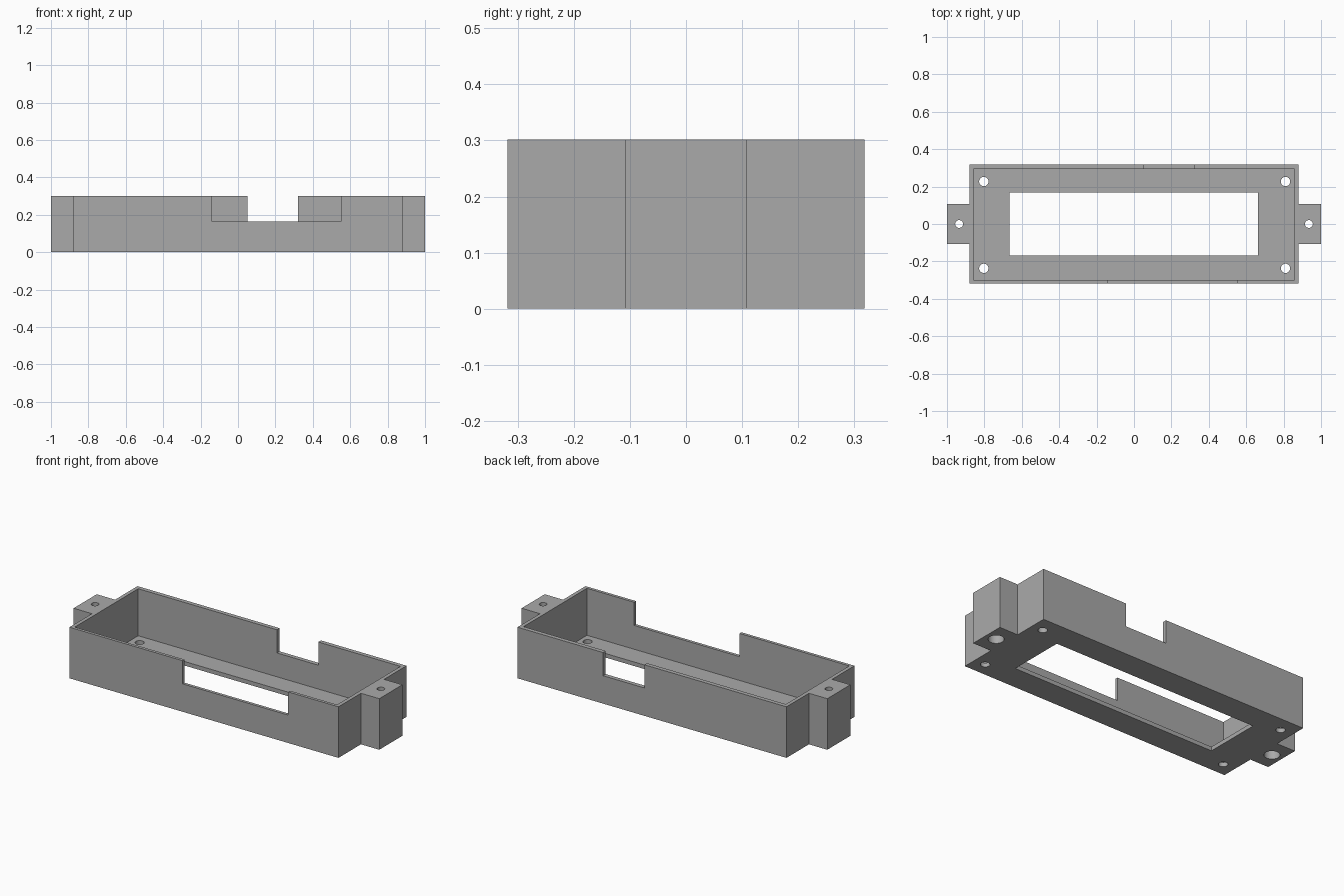
import bpy, bmesh
from math import radians

cube = bpy.data.objects.get("Cube")
if cube:
    bpy.data.objects.remove(cube, do_unlink=True)

HEIGHT, FLOOR, NOTCH = 0.302, 0.024, 0.165
BODY_X, BODY_Y, TAB_X, TAB_Y = 0.88, 0.318, 1.0, 0.108

grey = bpy.data.materials.new("plain grey")
grey.use_nodes = True
grey.diffuse_color = (0.4, 0.4, 0.4, 1)
grey.node_tree.nodes["Principled BSDF"].inputs["Base Color"].default_value = (0.4, 0.4, 0.4, 1)


def prism(name, outline, z0, z1):
    """Extrude a flat outline from z0 up to z1."""
    bm = bmesh.new()
    base = bm.faces.new([bm.verts.new((x, y, z0)) for x, y in outline])
    top = bmesh.ops.extrude_face_region(bm, geom=[base])["geom"]
    verts = [v for v in top if isinstance(v, bmesh.types.BMVert)]
    bmesh.ops.translate(bm, verts=verts, vec=(0, 0, z1 - z0))
    bmesh.ops.recalc_face_normals(bm, faces=bm.faces)
    mesh = bpy.data.meshes.new(name)
    bm.to_mesh(mesh)
    bm.free()
    mesh.materials.append(grey)
    obj = bpy.data.objects.new(name, mesh)
    bpy.context.collection.objects.link(obj)
    return obj


def activate(obj):
    bpy.ops.object.select_all(action='DESELECT')
    obj.select_set(True)
    bpy.context.view_layer.objects.active = obj


def cut(target, cutter):
    """Subtract the cutter from the target and discard it."""
    cutter.hide_render = True
    mod = target.modifiers.new("cut", 'BOOLEAN')
    mod.operation, mod.solver, mod.object = 'DIFFERENCE', 'EXACT', cutter
    activate(target)
    bpy.ops.object.modifier_apply(modifier=mod.name)
    bpy.data.objects.remove(cutter, do_unlink=True)


def cut_box(target, x0, x1, y0, y1, z0, z1):
    cut(target, prism("box_cutter", [(x0, y0), (x1, y0), (x1, y1), (x0, y1)], z0, z1))


def cut_hole(target, x, y, radius, z0, z1):
    bpy.ops.mesh.primitive_cylinder_add(vertices=32, radius=radius, depth=z1 - z0,
                                        location=(x, y, (z0 + z1) / 2))
    cutter = bpy.context.object
    cutter.data.materials.append(grey)
    cut(target, cutter)


# Tray outline with a mounting tab on each end
half = [(BODY_X, -BODY_Y), (BODY_X, -TAB_Y), (TAB_X, -TAB_Y),
        (TAB_X, TAB_Y), (BODY_X, TAB_Y), (BODY_X, BODY_Y)]
tray = prism("mounting_tray", half + [(-x, -y) for x, y in half], 0, HEIGHT)

# Hollow interior and window through the floor
cut_box(tray, -0.858, 0.858, -0.30, 0.293, FLOOR, 0.5)
cut_box(tray, -0.666, 0.664, -0.168, 0.168, -0.1, 0.1)

# Notches in the front and back walls
cut_box(tray, -0.14, 0.55, -0.4, -0.28, NOTCH, 0.5)
cut_box(tray, 0.05, 0.32, 0.28, 0.4, NOTCH, 0.5)

# Screw holes in the floor corners
for x in (-0.803, 0.81):
    for y in (-0.237, 0.227):
        cut_hole(tray, x, y, 0.025, -0.1, 0.1)

# Tab holes, counterbored from below
for x in (-0.935, 0.935):
    cut_hole(tray, x, 0, 0.021, -0.1, 0.5)
    cut_hole(tray, x, 0, 0.042, -0.1, 0.2)

activate(tray)
bpy.ops.object.shade_smooth_by_angle(angle=radians(30))
